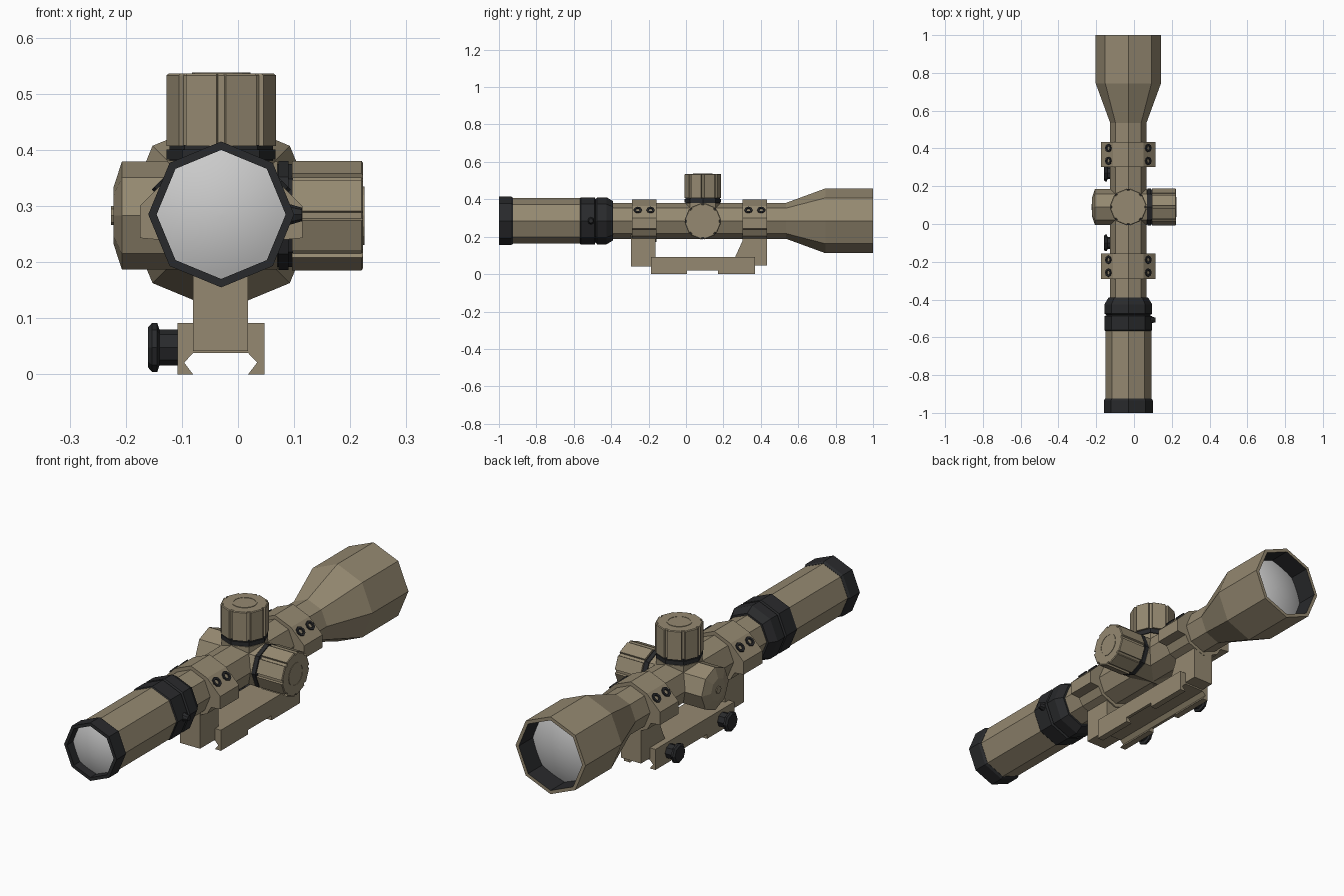
import bpy, bmesh, math
from mathutils import Vector, Matrix

if "Cube" in bpy.data.objects:
    bpy.data.objects.remove(bpy.data.objects["Cube"])

CX, CZ, TY = -0.03, 0.285, 0.09     # tube axis and turret station


def material(name, rgb):
    m = bpy.data.materials.new(name)
    m.diffuse_color = (*rgb, 1)
    m.use_nodes = True
    m.node_tree.nodes["Principled BSDF"].inputs["Base Color"].default_value = m.diffuse_color
    return m


TAN = material("tan_finish", (0.30, 0.25, 0.165))
BLACK = material("black_finish", (0.022, 0.023, 0.025))


def finish(name, bm, mats):
    bmesh.ops.recalc_face_normals(bm, faces=bm.faces)
    me = bpy.data.meshes.new(name)
    bm.to_mesh(me)
    bm.free()
    for m in mats:
        if m:
            me.materials.append(m)
    ob = bpy.data.objects.new(name, me)
    bpy.context.collection.objects.link(ob)
    return ob


def octagon(n=8):
    return [(2 * math.pi * i / n, 1) for i in range(n)]


def fluted():
    # octagon with a narrow groove at each corner
    return [(math.radians(45 * k + a), f) for k in range(8)
            for a, f in ((-5, 1), (-3.5, .92), (3.5, .92), (5, 1))]


def lathe(name, profile, origin, axis, mat, section=None, dark_from=None):
    """Sweep (radius, distance) points around an axis; flat caps on both ends."""
    section = section or octagon()
    axis = Vector(axis).normalized()
    u = Vector((0, 0, 1)) if abs(axis.z) < .5 else Vector((1, 0, 0))
    u = (u - axis * u.dot(axis)).normalized()
    v = axis.cross(u)
    o = Vector(origin)
    bm = bmesh.new()
    rings = [[bm.verts.new(o + axis * t + (u * math.cos(a) + v * math.sin(a)) * r * f)
              for a, f in section] for r, t in profile]
    n = len(section)
    for k, (a, b) in enumerate(zip(rings, rings[1:])):
        for i in range(n):
            j = (i + 1) % n
            face = bm.faces.new((a[i], a[j], b[j], b[i]))
            if dark_from is not None and k >= dark_from:
                face.material_index = 1
    bm.faces.new(rings[0])
    last = bm.faces.new(rings[-1])
    if dark_from is not None:
        last.material_index = 1
    return finish(name, bm, [mat] + ([BLACK] if dark_from is not None else []))


def prism(name, pts, lo, hi, along, mat):
    """Extrude an outline: (x, z) along y, or (y, z) along x."""
    bm = bmesh.new()
    put = (lambda p, t: (p[0], t, p[1])) if along == 'y' else (lambda p, t: (t, p[0], p[1]))
    a = [bm.verts.new(put(p, lo)) for p in pts]
    b = [bm.verts.new(put(p, hi)) for p in pts]
    bm.faces.new(a)
    bm.faces.new(b)
    for i in range(len(pts)):
        j = (i + 1) % len(pts)
        bm.faces.new((a[i], a[j], b[j], b[i]))
    return finish(name, bm, [mat])


def lens(name, radius, y, bulge, direction):
    prof = [(radius * (1 - i / 8) + .001, bulge * (1 - (1 - i / 8) ** 2)) for i in range(9)]
    ob = lathe(name, prof, (CX, y, CZ), (0, direction, 0), None, octagon(32))
    bpy.ops.object.select_all(action='DESELECT')
    ob.select_set(True)
    bpy.context.view_layer.objects.active = ob
    bpy.ops.object.shade_smooth_by_angle()


# Scope body along y
AX = (CX, 0, CZ)
Y = (0, 1, 0)
lathe("main_tube", [(.096, -.45), (.096, .535), (.173, .745), (.173, 1), (.157, 1), (.157, .9)],
      AX, Y, TAN, dark_from=4)
lathe("eyepiece_body", [(.122, -.94), (.122, -.55)], AX, Y, TAN)
lathe("eyepiece_cap", [(.115, -.955), (.115, -1), (.13, -1), (.13, -.935), (.123, -.925)],
      AX, Y, BLACK)
lathe("zoom_ring", [(.119, -.57), (.126, -.562), (.126, -.488), (.115, -.483)], AX, Y, BLACK)
lathe("eyepiece_collar", [(.115, -.483), (.126, -.475), (.126, -.425), (.105, -.39)], AX, Y, BLACK)
lathe("zoom_lever", [(.022, .11), (.012, .144)], (CX, -.508, CZ), (1, 0, 0), BLACK)
lens("eyepiece_lens", .115, -.957, .025, -1)
lens("objective_lens", .157, .9, .035, 1)

# Turrets: base, black collar, fluted knob, dial disc
for name, c, axis, base, top in (
        ("elevation", (CX, TY, CZ), (0, 0, 1), .096, .252),
        ("windage", (CX, TY, CZ - .002), (1, 0, 0), .1, .254)):
    lathe(name + "_base", [(.096, 0), (.096, base)], c, axis, TAN)
    lathe(name + "_collar", [(.092, base - .002), (.092, base + .028)], c, axis, BLACK)
    lathe(name + "_collar_rim", [(.097, base + .002), (.097, base + .02)], c, axis, BLACK)
    lathe(name + "_knob", [(.098, base + .026), (.098, top - .004), (.094, top - .001)],
          c, axis, TAN, fluted())
    lathe(name + "_dial", [(.052, top - .01), (.052, top + .001), (.046, top + .001),
                           (.046, top - .0005)], c, axis, TAN, octagon(16))
lathe("focus_turret", [(.096, 0), (.096, .177), (.05, .192)], (CX, TY, CZ - .002), (-1, 0, 0), TAN)
lathe("focus_pip", [(.017, .18), (.017, .196)], (CX, TY, CZ - .002), (-1, 0, 0), TAN)

# Clamp rings with four socket screws each
half = [(0, .113), (.08, .08), (.145, .015), (.145, -.042), (.1, -.046), (.08, -.08), (.0, -.113)]
outline = half + [(-x, z) for x, z in half[-2:0:-1]]
for tag, y0, y1 in (("rear", -.29, -.157), ("front", .303, .433)):
    prism(tag + "_ring", [(CX + x, CZ + z) for x, z in outline], y0, y1, 'y', TAN)
    for s in (-1, 1):
        for dy in (-.034, .034):
            lathe(tag + "_ring_screw", [(.022, -.01), (.022, .006), (.012, .006), (.01, -.004)],
                  (CX + s * .104, (y0 + y1) / 2 + dy, CZ + .056), (s, 0, 1), BLACK)

# Mount legs
prism("rear_leg", [(-.294, .22), (-.294, .042), (-.163, .042), (-.163, .22)], -.08, .018, 'x', TAN)
prism("front_leg", [(.303, .22), (.303, .18), (.262, .09), (.262, .045), (.432, .045), (.432, .22)],
      -.0799, .0179, 'x', TAN)

# Dovetail rail clamp with a relief cut across the jaws
rail = prism("rail_clamp", [(-.108, .092), (-.108, 0), (-.08, 0), (-.096, .021), (-.08, .038),
                            (.018, .038), (.034, .021), (.018, 0), (.047, 0), (.047, .092)],
             -.188, .37, 'y', TAN)
cutter = prism("relief_cutter", [(.005, -.05), (.17, -.05), (.17, .02), (.005, .02)],
               -.3, .3, 'x', None)
cutter.hide_render = True
mod = rail.modifiers.new("relief", 'BOOLEAN')
mod.operation, mod.object, mod.solver = 'DIFFERENCE', cutter, 'EXACT'
bpy.ops.object.select_all(action='DESELECT')
bpy.context.view_layer.objects.active = rail
rail.select_set(True)
bpy.ops.object.modifier_apply(modifier=mod.name)
bpy.data.objects.remove(cutter)

# Clamp thumb nuts on the left
for y in (-.1, .27):
    lathe("clamp_nut", [(.032, 0), (.032, .033), (.044, .037), (.044, .046), (.036, .053)],
          (-.107, y, .048), (-1, 0, 0), BLACK)
